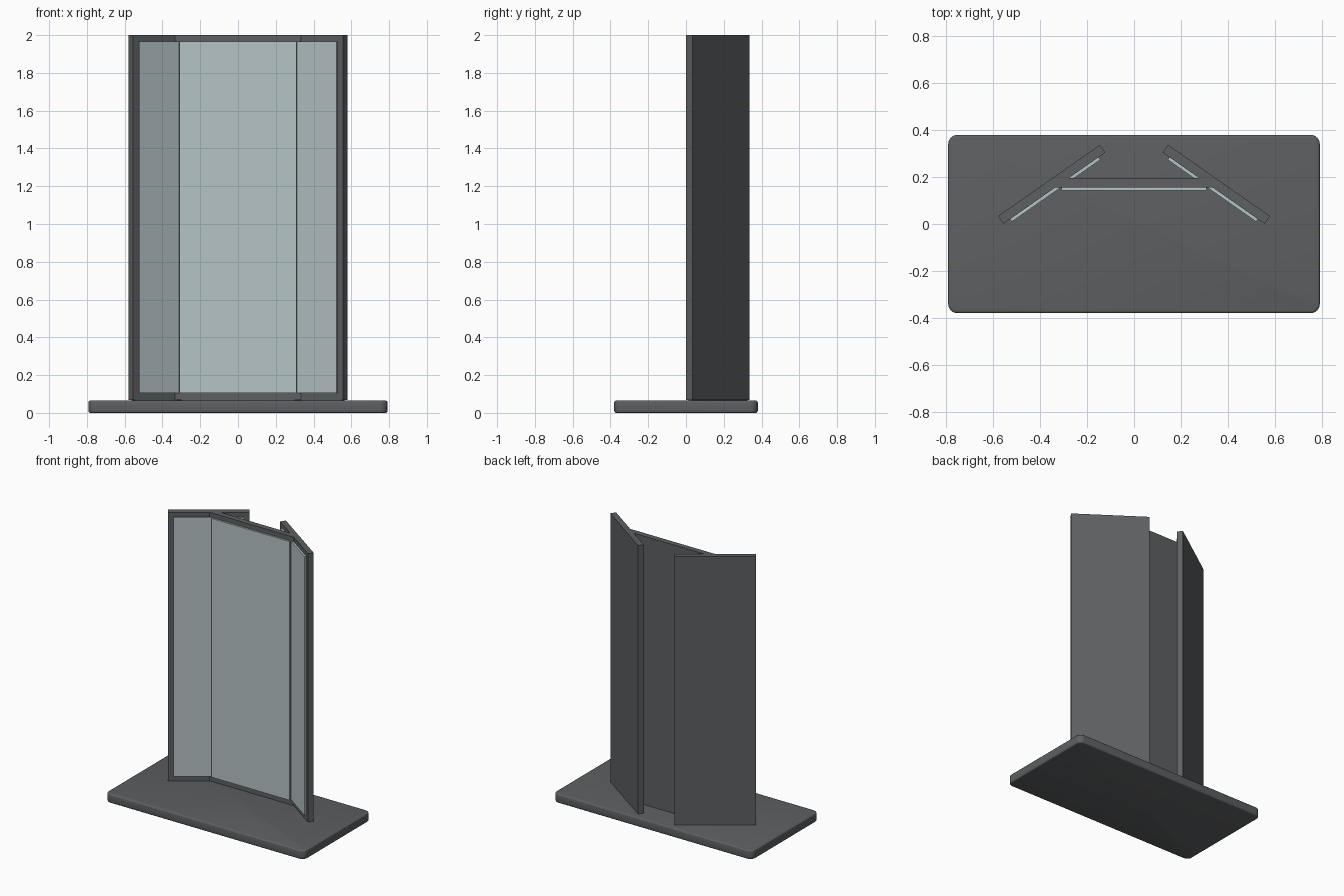
import bpy, bmesh
from math import radians, sin, cos

if "Cube" in bpy.data.objects:
    bpy.data.objects.remove(bpy.data.objects["Cube"])

def material(name, rgb):
    m = bpy.data.materials.new(name)
    m.diffuse_color = (*rgb, 1)
    m.use_nodes = True
    m.node_tree.nodes["Principled BSDF"].inputs["Base Color"].default_value = m.diffuse_color
    return m

DARK = material("dark_metal", (0.11, 0.115, 0.12))
GLASS = material("mirror_glass", (0.47, 0.55, 0.57))

def box(name, center, size, mat, angle=0):
    bpy.ops.mesh.primitive_cube_add(size=1, location=center, rotation=(0, 0, angle))
    ob = bpy.context.object
    ob.name = name
    ob.scale = size
    bpy.ops.object.transform_apply(location=False, rotation=False, scale=True)
    ob.data.materials.append(mat)
    return ob

# Base slab: rounded vertical corners, then softened rims
BASE_H = 0.065
base = box("base", (0, 0, BASE_H / 2), (1.584, 0.76, BASE_H), DARK)
bm = bmesh.new()
bm.from_mesh(base.data)
upright = [e for e in bm.edges if abs(e.verts[0].co.z - e.verts[1].co.z) > 0.01]
bmesh.ops.bevel(bm, geom=upright, offset=0.04, segments=6, profile=0.5, affect='EDGES')
rims = [e for e in bm.edges if abs(e.verts[0].co.z - e.verts[1].co.z) < 1e-4]
bmesh.ops.bevel(bm, geom=rims, offset=0.01, segments=3, profile=0.5, affect='EDGES')
bm.to_mesh(base.data)
bm.free()
bpy.ops.object.shade_smooth_by_angle(angle=radians(35))

# Shared panel heights and glass setting
TOP, T, LIP, PROUD = 2.0, 0.04, 0.035, 0.013
Z0 = BASE_H + 0.003
H, ZC = TOP - Z0, (TOP + Z0) / 2
GLASS_Z, GLASS_H = (1.967 + 0.105) / 2, 1.967 - 0.105
GT = 0.02
OFF = T / 2 + PROUD - GT / 2

# Centre panel and its mirror
CY = 0.176
box("center_panel", (0, CY, ZC), (0.68, T, H), DARK)
box("center_mirror", (0, CY - OFF, GLASS_Z), (0.62, GT, GLASS_H), GLASS)

# Angled side wings, each with a full-length mirror on the front face
LENGTH, ANGLE = 0.53, radians(35)
for label, s in (("left", -1), ("right", 1)):
    a = -s * ANGLE
    cx, cy = s * 0.351, 0.169
    box(label + "_wing", (cx, cy, ZC), (LENGTH, T, H), DARK, a)
    box(label + "_wing_mirror",
        (cx + OFF * sin(a), cy - OFF * cos(a), GLASS_Z),
        (LENGTH - 2 * LIP, GT, GLASS_H), GLASS, a)

# Short feet joining the panels to the base
box("center_foot", (0, CY, BASE_H), (0.6, 0.03, 0.01), DARK)
for label, s in (("left", -1), ("right", 1)):
    box(label + "_foot", (s * 0.351, 0.169, BASE_H), (0.5, 0.03, 0.01), DARK, -s * ANGLE)
